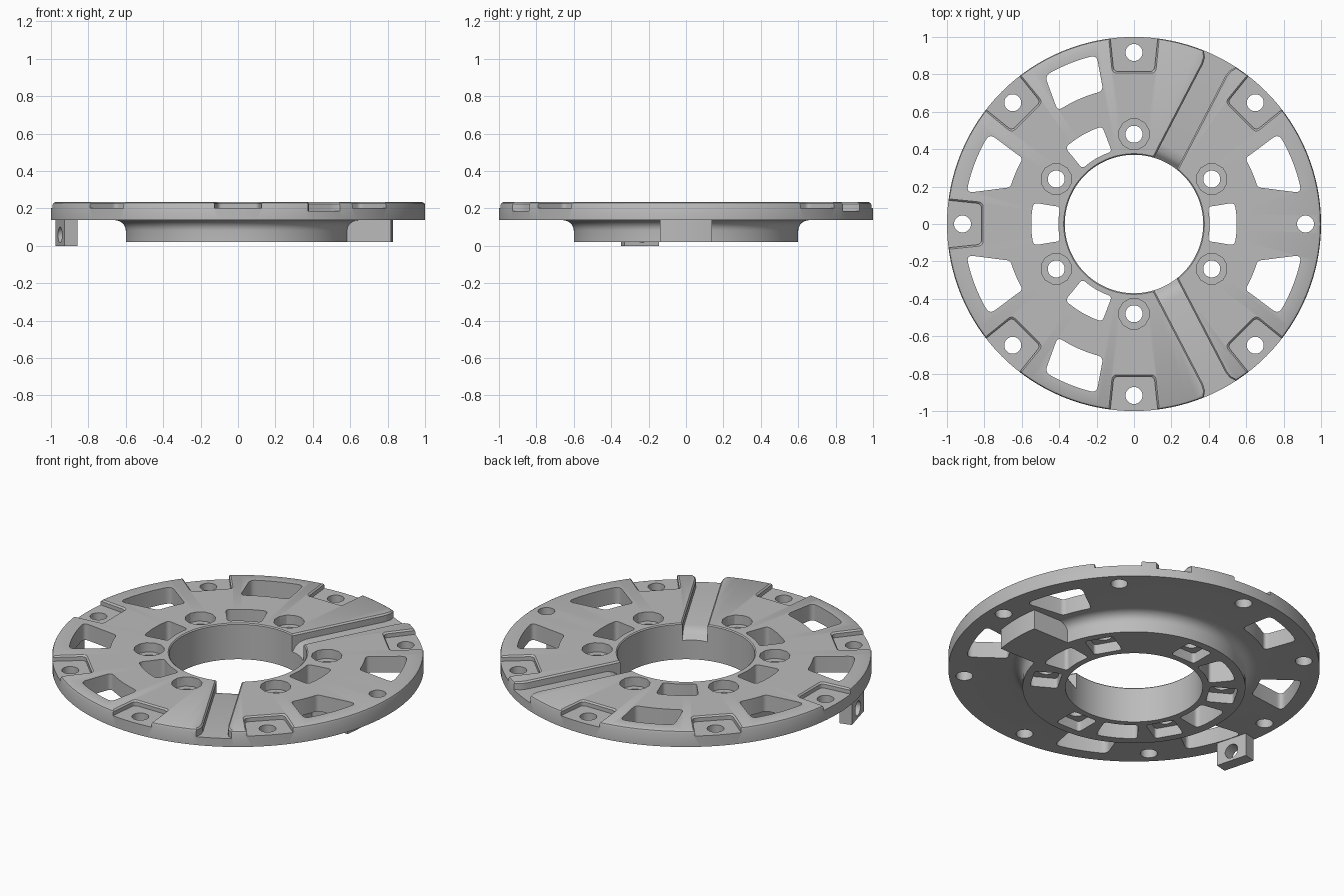
import bpy, bmesh, math
from mathutils import Vector, Matrix

cube = bpy.data.objects.get("Cube")
if cube:
    bpy.data.objects.remove(cube)

metal = bpy.data.materials.new("mid_grey")
metal.use_nodes = True
GREY = (0.5, 0.5, 0.5, 1)
metal.diffuse_color = GREY
metal.node_tree.nodes["Principled BSDF"].inputs["Base Color"].default_value = GREY

TOP, RIM_BASE, HUB_BASE = 0.233, 0.137, 0.02
BORE, HUB, RIM = 0.37, 0.6, 1.0


def finish(bm, name):
    bmesh.ops.recalc_face_normals(bm, faces=bm.faces)
    mesh = bpy.data.meshes.new(name)
    bm.to_mesh(mesh)
    bm.free()
    obj = bpy.data.objects.new(name, mesh)
    bpy.context.collection.objects.link(obj)
    mesh.materials.append(metal)
    return obj


def polar(r, deg):
    a = math.radians(deg)
    return Vector((r * math.cos(a), r * math.sin(a)))


def circle(r, centre, sides):
    return [centre + polar(r, 360 * (i + 0.5) / sides) for i in range(sides)]


def rounded(points, radius, steps=5):
    """Polygon outline with rounded corners."""
    out = []
    for i, p in enumerate(points):
        a, b = points[i - 1] - p, points[(i + 1) % len(points)] - p
        d = min(radius, a.length * 0.45, b.length * 0.45)
        s, e = p + a.normalized() * d, p + b.normalized() * d
        for k in range(steps + 1):
            t = k / steps
            out.append(s * (1 - t) ** 2 + p * 2 * t * (1 - t) + e * t * t)
    return out


def loft(bm, layers):
    """Closed solid through outlines of equal length; each layer is a list of 3D points."""
    rings = [[bm.verts.new(p) for p in layer] for layer in layers]
    for low, high in zip(rings, rings[1:]):
        for i in range(len(low)):
            bm.faces.new((low[i - 1], low[i], high[i], high[i - 1]))
    bm.faces.new(rings[0])
    bm.faces.new(rings[-1])


def prism(bm, outline, z0, z1):
    loft(bm, [[p.to_3d() + Vector((0, 0, z)) for p in outline] for z in (z0, z1)])


def turn(points, deg):
    m = Matrix.Rotation(math.radians(deg), 2)
    return [m @ p for p in points]


def flip(points, sx, sy):
    return [Vector((p.x * sx, p.y * sy)) for p in points]


def window(r0, a0, a1, r1, b0, b1):
    """Ring sector opening: inner arc from a0 to a1, outer arc from b0 to b1."""
    inner = [polar(r0, a0 + (a1 - a0) * t / 4) for t in range(5)]
    outer = [polar(r1, b1 + (b0 - b1) * t / 4) for t in range(5)]
    return rounded(inner + outer, 0.04)


def cut(target, bm, name):
    cutter = finish(bm, name)
    cutter.hide_render = True
    mod = target.modifiers.new(name, 'BOOLEAN')
    mod.operation, mod.solver, mod.object = 'DIFFERENCE', 'EXACT', cutter
    bpy.context.view_layer.objects.active = target
    bpy.ops.object.modifier_apply(modifier=name)
    bpy.data.objects.remove(cutter)


# Turned plate with hub, hub fillet and softened rim
fillet = [(HUB + 0.06 * (1 - math.cos(t)), RIM_BASE - 0.055 * (1 - math.sin(t)))
          for t in [math.pi / 2 * i / 6 for i in range(7)]]
profile = [(BORE, HUB_BASE), (HUB, HUB_BASE)] + fillet + [
    (RIM, RIM_BASE), (RIM, TOP - 0.014), (RIM - 0.004, TOP - 0.005),
    (RIM - 0.013, TOP), (BORE + 0.006, TOP), (BORE, TOP - 0.006)]
bm = bmesh.new()
SEG = 128
rings = [[bm.verts.new((*polar(r, 360 * i / SEG), z)) for r, z in profile] for i in range(SEG)]
for i in range(SEG):
    for j in range(len(profile)):
        bm.faces.new((rings[i - 1][j - 1], rings[i][j - 1], rings[i][j], rings[i - 1][j]))
plate = finish(bm, "flange_plate")

# Through holes and windows
bm = bmesh.new()
for i in range(8):
    prism(bm, circle(0.046, polar(0.917, 45 * i), 16), -0.1, 0.4)
for i in range(6):
    prism(bm, circle(0.046, polar(0.48, 30 + 60 * i), 16), -0.1, 0.4)
side = window(0.69, 16.5, 30.5, 0.912, 10.5, 32)
rear = window(0.73, 103, 124, 0.925, 102.5, 121)
for sy in (1, -1):
    prism(bm, flip(rear, 1, sy), -0.1, 0.4)
    for sx in (1, -1):
        prism(bm, flip(side, sx, sy), -0.1, 0.4)
hub_window = window(0.405, -13, 13, 0.55, -12, 12)
for deg in (0, 120, 180, 240):
    prism(bm, turn(hub_window, deg), -0.1, 0.4)
cut(plate, bm, "through_cut")

# Counterbores above and nut pockets below the hub bolts
bm = bmesh.new()
nut = rounded([Vector(p) for p in ((0.405, -0.08), (0.555, -0.08), (0.555, 0.08), (0.405, 0.08))], 0.02)
for i in range(6):
    prism(bm, circle(0.083, polar(0.48, 30 + 60 * i), 12), TOP - 0.055, 0.4)
    prism(bm, turn(nut, 30 + 60 * i), -0.1, HUB_BASE + 0.06)
cut(plate, bm, "bolt_recess_cut")

# Rim pads, with a softened upper edge
bm = bmesh.new()


def pad_outline(grow):
    pts = [(0.815 - grow, -0.108 - grow), (1.1, -0.138 - grow),
           (1.1, 0.138 + grow), (0.815 - grow, 0.108 + grow)]
    return rounded([Vector(p) for p in pts], 0.025)


for deg in range(45, 360, 45):
    layers = []
    for grow, z in ((0, 0.202), (0, TOP - 0.008), (0.009, TOP + 0.001), (0.009, 0.4)):
        layers.append([p.to_3d() + Vector((0, 0, z)) for p in turn(pad_outline(grow), deg)])
    loft(bm, layers)
cut(plate, bm, "pad_cut")

# Radial grooves: ramp down into the bore, flare out at the rim
bm = bmesh.new()
stations = [(0.3, 0.068, 0.09), (0.37, 0.068, 0.135), (0.385, 0.068, 0.16), (0.41, 0.068, 0.178),
            (0.45, 0.068, 0.187), (0.93, 0.068, 0.187), (0.965, 0.075, 0.187),
            (0.985, 0.09, 0.187), (1.05, 0.13, 0.187)]
for deg in (62.5, -62.5):
    layers = []
    for r, w, floor in stations:
        half = [(w, floor), (w, TOP - 0.009), (w + 0.009, TOP + 0.001), (w + 0.009, 0.4)]
        section = half + [(-y, z) for y, z in reversed(half)]
        layers.append([(*turn([Vector((r, y))], deg)[0], z) for y, z in section])
    loft(bm, layers)
cut(plate, bm, "groove_cut")

# Block under the plate reaching out from the hub
bm = bmesh.new()
reach = math.degrees(math.asin(0.14 / 0.83))
tip = [polar(0.83, -reach + 2 * reach * i / 8) for i in range(9)]
prism(bm, [Vector((0.575, -0.14))] + tip + [Vector((0.575, 0.14))], HUB_BASE, RIM_BASE + 0.001)
arm = finish(bm, "hub_arm")

# Drilled lug hanging from the rim
bm = bmesh.new()
lug_outline = [Vector(p) for p in ((0.915, -0.095), (0.985, -0.095), (0.985, 0.095), (0.915, 0.095))]
prism(bm, turn(lug_outline, 195), 0, RIM_BASE + 0.001)
lug = finish(bm, "rim_lug")
bm = bmesh.new()
hole = circle(0.042, Vector((0, 0.058)), 16)
loft(bm, [[(*turn([Vector((r, p.x))], 195)[0], p.y) for p in hole] for r in (0.8, 1.1)])
cut(lug, bm, "lug_hole_cut")

# Smooth shading with sharp edges kept
for obj in (plate, arm, lug):
    bpy.ops.object.select_all(action='DESELECT')
    obj.select_set(True)
    bpy.context.view_layer.objects.active = obj
    bpy.ops.object.shade_smooth_by_angle(angle=math.radians(30))
